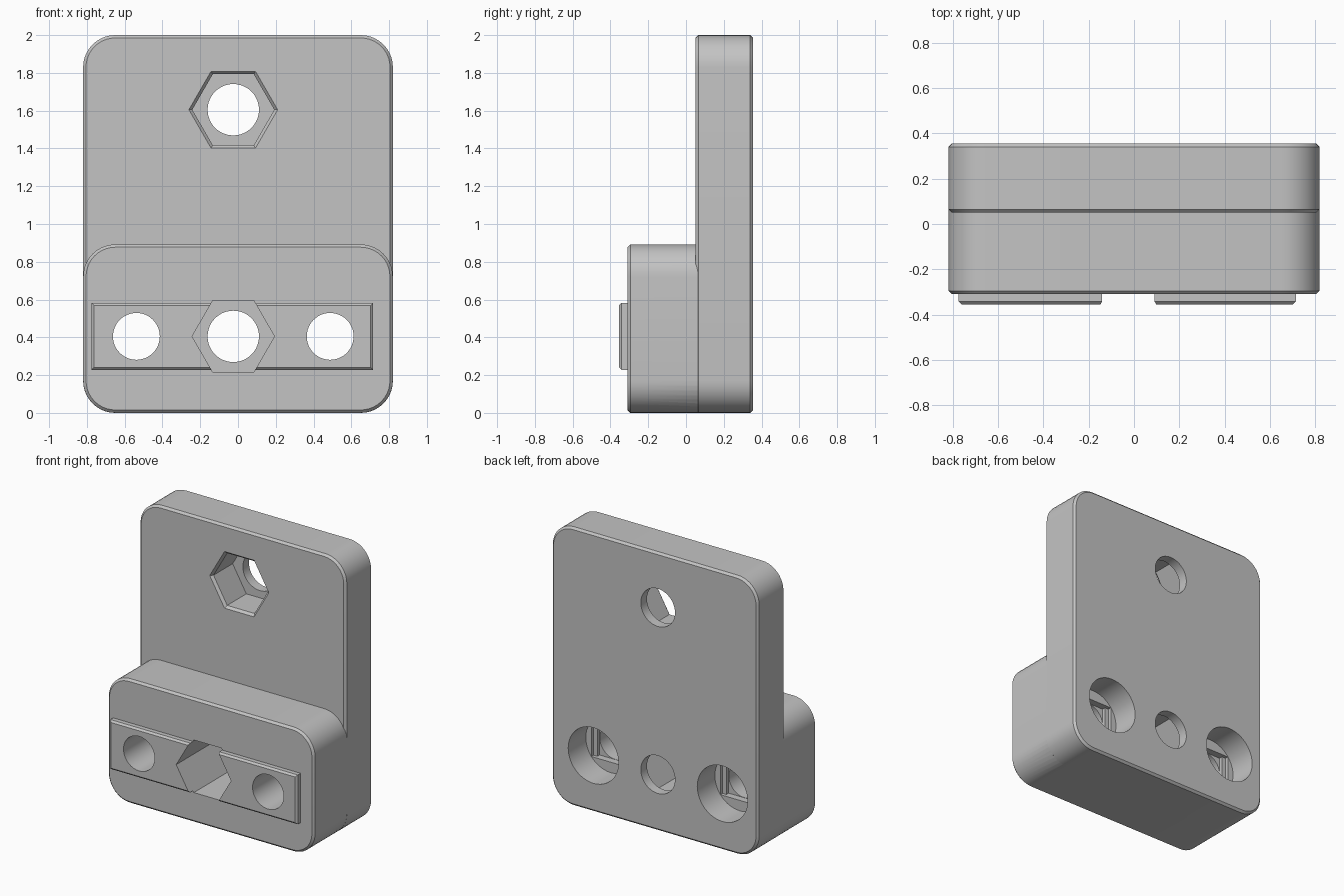
import bpy, bmesh
from math import pi, cos, sin, radians

old = bpy.data.objects.get("Cube")
if old:
    bpy.data.objects.remove(old, do_unlink=True)

grey = bpy.data.materials.new("light_grey")
grey.use_nodes = True
colour = (0.55, 0.55, 0.55, 1)
grey.diffuse_color = colour
grey.node_tree.nodes["Principled BSDF"].inputs["Base Color"].default_value = colour


def rounded(x0, x1, z0, z1, r, steps=10):
    """Rounded rectangle outline that can be shrunk by an inset."""
    def outline(inset):
        pts = []
        for k, (cx, cz) in enumerate([(x1 - r, z1 - r), (x0 + r, z1 - r),
                                      (x0 + r, z0 + r), (x1 - r, z0 + r)]):
            for s in range(steps + 1):
                a = pi / 2 * (k + s / steps)
                pts.append((cx + (r - inset) * cos(a), cz + (r - inset) * sin(a)))
        return pts
    return outline


def rectangle(x0, x1, z0, z1):
    return lambda i: [(x1 - i, z1 - i), (x0 + i, z1 - i), (x0 + i, z0 + i), (x1 - i, z0 + i)]


def polygon(cx, cz, r, sides):
    return lambda i: [(cx + (r - i) * cos(2 * pi * k / sides),
                       cz + (r - i) * sin(2 * pi * k / sides)) for k in range(sides)]


def loft(name, outline, sections):
    """Solid along y through (y, inset) sections."""
    bm = bmesh.new()
    rings = [[bm.verts.new((x, y, z)) for x, z in outline(inset)] for y, inset in sections]
    for a, b in zip(rings, rings[1:]):
        for k in range(len(a)):
            n = (k + 1) % len(a)
            bm.faces.new((a[k], a[n], b[n], b[k]))
    bm.faces.new(rings[0])
    bm.faces.new(rings[-1])
    bmesh.ops.recalc_face_normals(bm, faces=bm.faces)
    mesh = bpy.data.meshes.new(name)
    bm.to_mesh(mesh)
    bm.free()
    mesh.materials.append(grey)
    obj = bpy.data.objects.new(name, mesh)
    bpy.context.collection.objects.link(obj)
    return obj


def combine(target, tool, operation):
    mod = target.modifiers.new(operation.lower(), "BOOLEAN")
    mod.operation = operation
    mod.solver = "EXACT"
    mod.object = tool
    tool.hide_render = True
    bpy.context.view_layer.objects.active = target
    bpy.ops.object.modifier_apply(modifier=mod.name)
    bpy.data.objects.remove(tool, do_unlink=True)


FRONT, STEP, BACK, BAR = -0.31, 0.05, 0.355, -0.355
MID_X, LOW_Z, HIGH_Z = -0.025, 0.405, 1.605
bevel = 0.015

# Upright plate, thick lower block and raised key bar
body = loft("bracket_body", rounded(-0.82, 0.82, 0, 2, 0.17),
            [(STEP, bevel), (STEP + bevel, 0), (BACK - bevel, 0), (BACK, bevel)])
block = loft("lower_block", rounded(-0.8195, 0.8195, 0.0005, 0.892, 0.17),
             [(FRONT, bevel), (FRONT + bevel, 0), (0.2, 0)])
bar = loft("key_bar", rectangle(-0.775, 0.715, 0.228, 0.582),
           [(BAR, 0.013), (BAR + 0.013, 0), (-0.25, 0)])
combine(body, block, "UNION")
combine(body, bar, "UNION")

# Hexagonal nut pockets with round through holes
cutters = [
    loft("upper_nut_pocket", polygon(MID_X, HIGH_Z, 0.235, 6),
         [(STEP - 0.02, 0), (STEP, 0), (STEP + 0.018, 0.018), (0.285, 0.018)]),
    loft("lower_nut_pocket", polygon(MID_X, LOW_Z, 0.218, 6), [(-0.5, 0), (0.285, 0)]),
]
for z in (LOW_Z, HIGH_Z):
    cutters.append(loft("bolt_hole", polygon(MID_X, z, 0.136, 48), [(0.2, 0), (0.5, 0)]))

# Side screw holes, counterbored from the back with stepped floors
for x in (MID_X - 0.513, MID_X + 0.513):
    floor = 0.155
    h = 0.125
    cutters += [
        loft("counterbore", polygon(x, LOW_Z, 0.2, 48), [(floor, 0), (0.5, 0)]),
        loft("square_step", rectangle(x - h, x + h, LOW_Z - h, LOW_Z + h),
             [(floor - 0.05, 0), (floor + 0.05, 0)]),
        loft("slot_step", rectangle(x - 0.155, x + 0.155, LOW_Z - h, LOW_Z + h),
             [(floor - 0.025, 0), (floor + 0.03, 0)]),
        loft("screw_hole", polygon(x, LOW_Z, 0.124, 48), [(-0.5, 0), (0.3, 0)]),
    ]
for cutter in cutters:
    combine(body, cutter, "DIFFERENCE")

# Smooth the round walls, keep the chamfers crisp
bpy.ops.object.select_all(action="DESELECT")
body.select_set(True)
bpy.context.view_layer.objects.active = body
bpy.ops.object.shade_smooth_by_angle(angle=radians(30))
